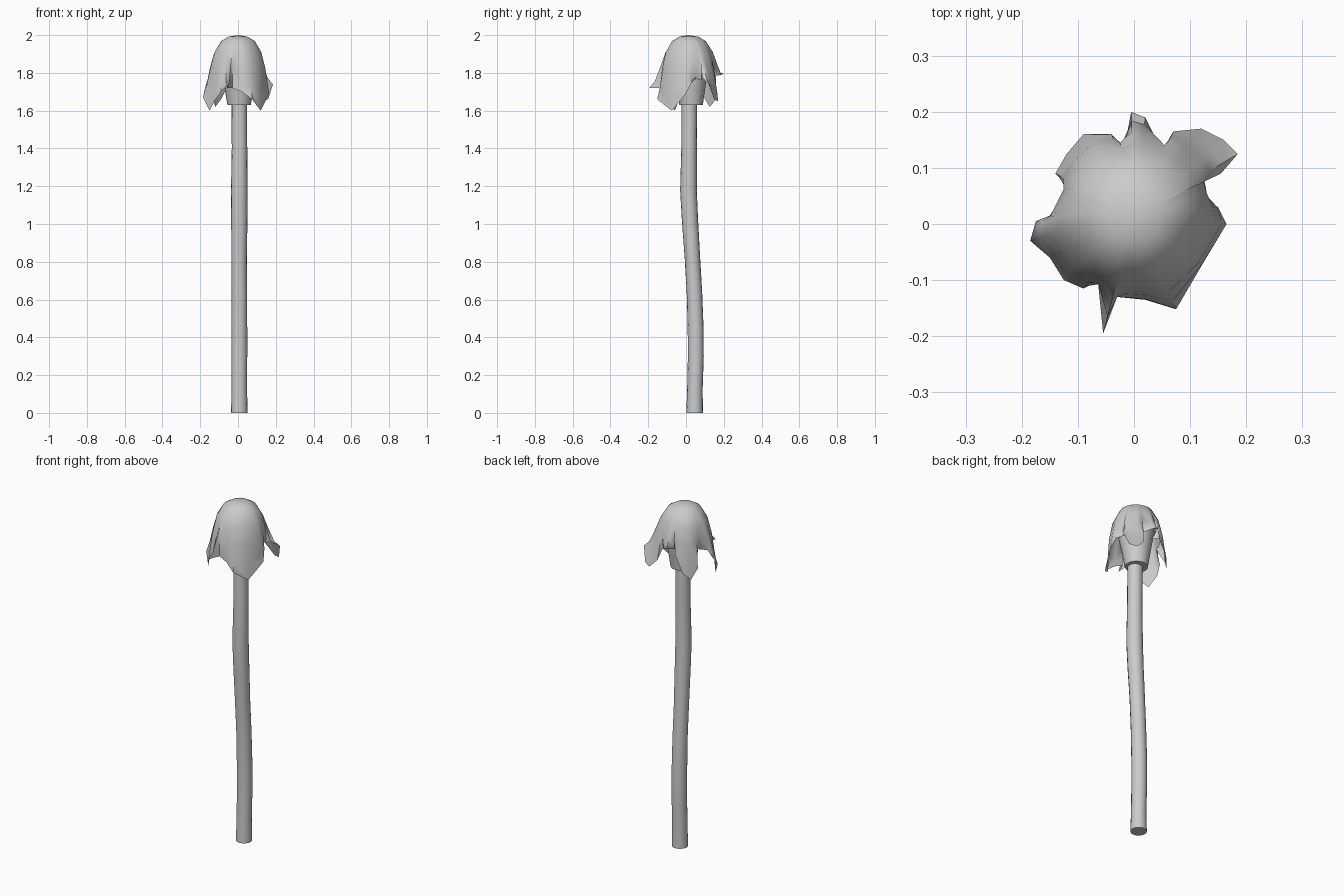
import bpy
import math
from mathutils import Vector


def make_object(name, verts, faces, angle):
    mesh = bpy.data.meshes.new(name)
    mesh.from_pydata(verts, [], faces)
    obj = bpy.data.objects.new(name, mesh)
    bpy.context.collection.objects.link(obj)
    bpy.ops.object.select_all(action='DESELECT')
    obj.select_set(True)
    bpy.context.view_layer.objects.active = obj
    bpy.ops.object.shade_smooth_by_angle(angle=math.radians(angle))
    return obj


def tube(name, rings, sides=16):
    """Capped tube through (x, y, z, radius) rings."""
    verts, faces = [], []
    for x, y, z, r in rings:
        for i in range(sides):
            a = 2 * math.pi * i / sides
            verts.append((x + r * math.cos(a), y + r * math.sin(a), z))
    for k in range(len(rings) - 1):
        for i in range(sides):
            j = (i + 1) % sides
            faces.append((k * sides + i, k * sides + j,
                          (k + 1) * sides + j, (k + 1) * sides + i))
    faces.append(tuple(reversed(range(sides))))
    faces.append(tuple(range(len(verts) - sides, len(verts))))
    return make_object(name, verts, faces, 40)


# gently bent wooden shaft
tube("shaft", [
    (0.007, 0.046, 0.0, 0.044), (0.007, 0.047, 0.12, 0.041),
    (0.007, 0.052, 0.3, 0.042), (0.007, 0.051, 0.45, 0.042),
    (0.007, 0.045, 0.63, 0.041), (0.006, 0.034, 0.82, 0.041),
    (0.007, 0.021, 1.02, 0.043), (0.007, 0.013, 1.18, 0.044),
    (0.008, 0.016, 1.4, 0.041), (0.007, 0.018, 1.68, 0.041)])

# flared collar inside the cloth
tube("collar", [
    (0.006, 0.027, 1.63, 0.062), (0.006, 0.025, 1.72, 0.077),
    (0.004, 0.02, 1.84, 0.098), (0.002, 0.015, 1.92, 0.085)])

# cloth hem, counter-clockwise: four hanging corners with folds between
hem = [
    (0.165, 0.0, 1.69), (0.15, 0.03, 1.75), (0.115, 0.05, 1.77),
    (0.12, 0.08, 1.76), (0.155, 0.09, 1.77), (0.185, 0.125, 1.74),
    (0.16, 0.15, 1.66), (0.12, 0.17, 1.65), (0.07, 0.165, 1.70),
    (0.05, 0.13, 1.78), (0.02, 0.19, 1.79), (-0.005, 0.2, 1.80),
    (-0.02, 0.12, 1.77), (-0.04, 0.16, 1.76), (-0.09, 0.16, 1.66),
    (-0.12, 0.125, 1.62), (-0.14, 0.09, 1.68), (-0.105, 0.055, 1.77),
    (-0.15, 0.015, 1.76), (-0.175, 0.005, 1.72), (-0.185, -0.03, 1.67),
    (-0.15, -0.06, 1.60), (-0.125, -0.1, 1.65), (-0.09, -0.115, 1.70),
    (-0.06, -0.1, 1.73), (-0.055, -0.195, 1.72), (-0.03, -0.13, 1.72),
    (0.02, -0.135, 1.70), (0.075, -0.152, 1.66), (0.12, -0.075, 1.60)]

# dome rings: radius, height, blend towards the hem
dome = [(0.05, 1.992, 0.0), (0.09, 1.968, 0.0), (0.122, 1.92, 0.06),
        (0.14, 1.86, 0.22), (0.148, 1.80, 0.55)]
centre = Vector((0.0, 0.015, 0.0))
n = len(hem)
verts, faces = [(0.0, 0.01, 2.0)], []
for r, z, blend in dome:
    for p in hem:
        a = math.atan2(p[1] - centre.y, p[0])
        q = centre + Vector((r * math.cos(a), r * math.sin(a), z))
        verts.append(q.lerp(Vector(p), blend))
verts += hem
for i in range(n):
    j = (i + 1) % n
    faces.append((0, 1 + i, 1 + j))
    for k in range(len(dome)):
        a, b = 1 + k * n, 1 + (k + 1) * n
        faces.append((a + i, b + i, b + j, a + j))
make_object("draped_cloth", verts, faces, 50)
